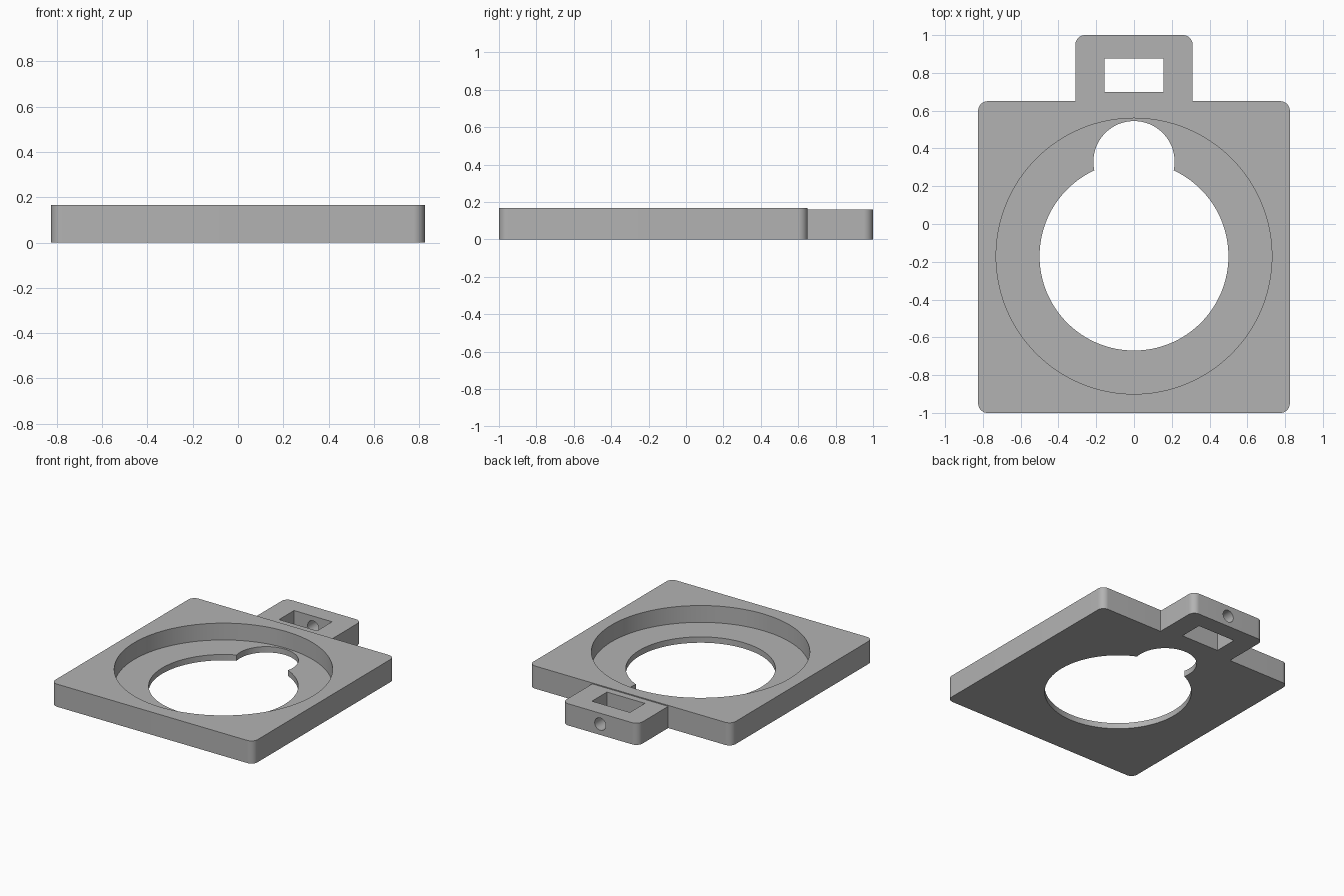
import bpy, bmesh
from math import pi, cos, sin
from mathutils import Matrix

cube = bpy.data.objects.get("Cube")
if cube:
    bpy.data.objects.remove(cube, do_unlink=True)

grey = bpy.data.materials.new("plain grey")
grey.use_nodes = True
color = (0.45, 0.45, 0.45, 1)
grey.diffuse_color = color
grey.node_tree.nodes["Principled BSDF"].inputs["Base Color"].default_value = color

HEIGHT = 0.167       # plate thickness
FLOOR = 0.043        # thickness left under the recess
RING_Y = -0.17       # centre of the recess and main opening


def finish(name, bm):
    bmesh.ops.recalc_face_normals(bm, faces=bm.faces)
    mesh = bpy.data.meshes.new(name)
    bm.to_mesh(mesh)
    bm.free()
    mesh.materials.append(grey)
    obj = bpy.data.objects.new(name, mesh)
    bpy.context.collection.objects.link(obj)
    return obj


def block(name, half_x, y0, y1, z0, z1, radius=0.0, front_round=True):
    """Extruded rectangle with optional rounded corners."""
    points = []
    corners = [(1, y1, 1), (-1, y1, 1), (-1, y0, -1), (1, y0, -1)]
    for i, (sx, y, sy) in enumerate(corners):
        if radius and (sy > 0 or front_round):
            for k in range(13):
                a = (i + k / 12) * pi / 2
                points.append((sx * (half_x - radius) + radius * cos(a),
                               y - sy * radius + radius * sin(a)))
        else:
            points.append((sx * half_x, y))
    bm = bmesh.new()
    face = bm.faces.new([bm.verts.new((x, y, z0)) for x, y in points])
    top = bmesh.ops.extrude_face_region(bm, geom=[face])["geom"]
    bmesh.ops.translate(bm, vec=(0, 0, z1 - z0),
                        verts=[v for v in top if isinstance(v, bmesh.types.BMVert)])
    return finish(name, bm)


def cylinder(name, radius, depth, centre, along_y=False, sides=128):
    bm = bmesh.new()
    matrix = Matrix.Translation(centre)
    if along_y:
        matrix = matrix @ Matrix.Rotation(pi / 2, 4, "X")
    bmesh.ops.create_cone(bm, cap_ends=True, segments=sides, radius1=radius,
                          radius2=radius, depth=depth, matrix=matrix)
    return finish(name, bm)


# Square base plate and the lug at its back edge
plate = block("mounting_plate", 0.825, -1.0, 0.65, 0, HEIGHT, 0.05)
lug = block("lug", 0.31, 0.6, 1.0, 0, 0.16, 0.05, front_round=False)

# Recess, main opening, keyhole lobe, strap slot and screw hole
cutters = [
    cylinder("recess_cutter", 0.73, 0.4, (0, RING_Y, FLOOR + 0.2)),
    cylinder("opening_cutter", 0.5, 0.5, (0, RING_Y, 0)),
    cylinder("keyhole_cutter", 0.215, 0.5, (0, 0.33, 0), sides=96),
    block("slot_cutter", 0.155, 0.70, 0.875, -0.1, 0.3),
    cylinder("screw_hole_cutter", 0.045, 0.4, (0, 0.99, 0.08), along_y=True, sides=48),
]

steps = [("UNION", lug)] + [("DIFFERENCE", c) for c in cutters]
for operation, other in steps:
    mod = plate.modifiers.new(other.name, "BOOLEAN")
    mod.operation = operation
    mod.solver = "EXACT"
    mod.object = other

# Bake the booleans and drop the helper parts
bpy.context.view_layer.update()
graph = bpy.context.evaluated_depsgraph_get()
baked = bpy.data.meshes.new_from_object(plate.evaluated_get(graph))
plate.modifiers.clear()
plate.data = baked
for _, other in steps:
    bpy.data.objects.remove(other, do_unlink=True)

# Smooth round walls, crisp edges
bpy.ops.object.select_all(action="DESELECT")
plate.select_set(True)
bpy.context.view_layer.objects.active = plate
bpy.ops.object.shade_smooth_by_angle(angle=pi / 6)
